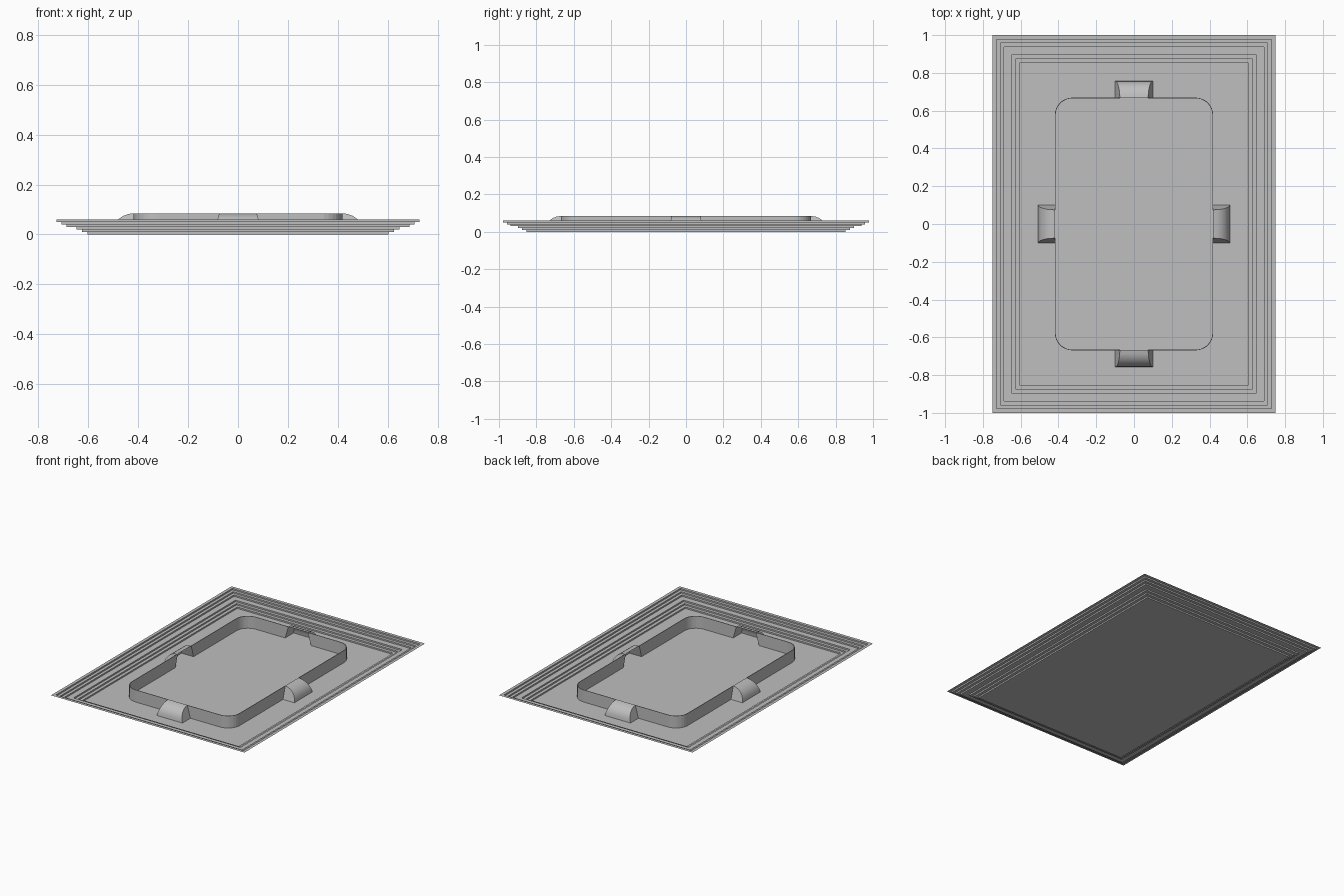
import bpy, bmesh, math

cube = bpy.data.objects.get("Cube")
if cube:
    bpy.data.objects.remove(cube, do_unlink=True)

grey = bpy.data.materials.new("light grey plastic")
grey.use_nodes = True
colour = (0.52, 0.52, 0.52, 1)
grey.diffuse_color = colour
grey.node_tree.nodes["Principled BSDF"].inputs["Base Color"].default_value = colour

WALL_X, WALL_Y, WALL_H = 0.417, 0.667, 0.085
RADIUS = 0.09
BASE_W, TOP_W, DEPTH = 0.1, 0.075, 0.09    # spout half widths and reach


def finish(bm, name):
    bmesh.ops.recalc_face_normals(bm, faces=bm.faces)
    mesh = bpy.data.meshes.new(name)
    bm.to_mesh(mesh)
    bm.free()
    mesh.materials.append(grey)
    obj = bpy.data.objects.new(name, mesh)
    bpy.context.collection.objects.link(obj)
    return obj


def bridge(bm, a, b, closed=False):
    n = len(a)
    for i in range(n if closed else n - 1):
        j = (i + 1) % n
        bm.faces.new((a[i], a[j], b[j], b[i]))


# Stepped tray: a thin sheet of alternating ledges and risers
bm = bmesh.new()
insets = [0, 0.022, 0.042, 0.062, 0.103, 0.124, 0.146]
height, step = 0.06, 0.01
rings = []


def ring(inset, z):
    x, y = 0.75 - inset, 1 - inset
    rings.append([bm.verts.new((sx * x, sy * y, z))
                  for sx, sy in ((-1, -1), (1, -1), (1, 1), (-1, 1))])


ring(0, height)
for k, inset in enumerate(insets[1:]):
    ring(inset, height - k * step)
    ring(inset, height - (k + 1) * step)
for a, b in zip(rings, rings[1:]):
    bridge(bm, a, b, closed=True)
bm.faces.new(rings[-1])
tray = finish(bm, "tray")
if tray.data.polygons[-1].normal.z < 0:
    tray.data.flip_normals()

# Upright rounded wall: four corner pieces with gaps at the spouts
bm = bmesh.new()
for sx in (-1, 1):
    for sy in (-1, 1):
        arc = []
        for i in range(9):
            t = math.pi / 2 * (1 - i / 8)
            arc.append((WALL_X - RADIUS + RADIUS * math.cos(t),
                        WALL_Y - RADIUS + RADIUS * math.sin(t)))
        rows = []
        for z, w in ((0, BASE_W), (WALL_H, TOP_W)):
            path = [(w, WALL_Y)] + arc + [(WALL_X, w)]
            rows.append([bm.verts.new((sx * x, sy * y, z)) for x, y in path])
        bridge(bm, *rows)
wall = finish(bm, "rounded_wall")
thick = wall.modifiers.new("thickness", 'SOLIDIFY')
thick.thickness = 0.004
thick.offset = 0


# Curved spout hoods, open towards the middle of the tray
def hood(name, angle, distance):
    bm = bmesh.new()
    left, right = [], []
    for i in range(7):
        t = math.pi / 2 * i / 6
        d, z = DEPTH * math.cos(t), WALL_H * math.sin(t)
        w = BASE_W + (TOP_W - BASE_W) * z / WALL_H
        left.append(bm.verts.new((-w, distance + d, z)))
        right.append(bm.verts.new((w, distance + d, z)))
    bridge(bm, left, right)
    for side, w in ((left, -BASE_W), (right, BASE_W)):
        bm.faces.new(side + [bm.verts.new((w, distance, 0))])
    obj = finish(bm, name)
    obj.rotation_euler.z = angle
    obj.select_set(True)
    bpy.context.view_layer.objects.active = obj
    bpy.ops.object.shade_smooth_by_angle(angle=math.radians(25))
    obj.select_set(False)


for i, side in enumerate(("back", "left", "front", "right")):
    hood(side + "_spout", -i * math.pi / 2, WALL_X if i % 2 else WALL_Y)
